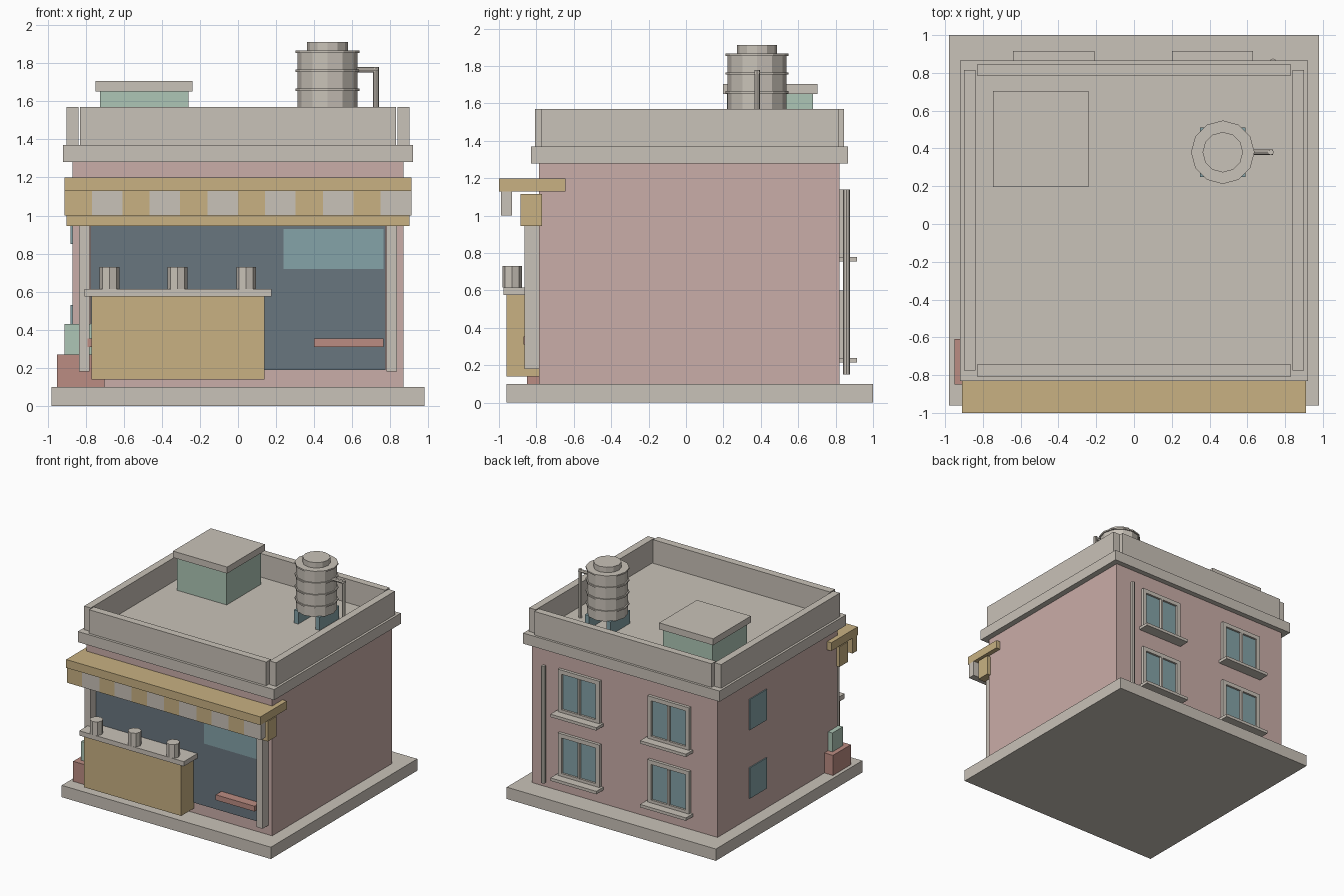
import bpy, math

if "Cube" in bpy.data.objects:
    bpy.data.objects.remove(bpy.data.objects["Cube"])


def mat(name, r, g, b):
    m = bpy.data.materials.new(name)
    m.diffuse_color = [((c / 255 + 0.055) / 1.055) ** 2.4 for c in (r, g, b)] + [1]
    m.use_nodes = True
    m.node_tree.nodes["Principled BSDF"].inputs["Base Color"].default_value = m.diffuse_color
    return m


STONE = mat("warm_grey", 201, 194, 184)
PINK = mat("pink_plaster", 202, 173, 168)
GOLD = mat("ochre", 200, 177, 130)
SLATE = mat("slate", 105, 118, 127)
GLASS = mat("teal_glass", 133, 163, 168)
MINT = mat("mint", 174, 198, 182)
RED = mat("brick_red", 187, 140, 130)


def box(name, m, x0, x1, y0, y1, z0, z1):
    v = [(x, y, z) for z in (z0, z1) for x, y in ((x0, y0), (x1, y0), (x1, y1), (x0, y1))]
    f = [(3, 2, 1, 0), (4, 5, 6, 7)] + [(i, (i + 1) % 4, (i + 1) % 4 + 4, i + 4) for i in range(4)]
    me = bpy.data.meshes.new(name)
    me.from_pydata(v, [], f)
    me.materials.append(m)
    ob = bpy.data.objects.new(name, me)
    bpy.context.collection.objects.link(ob)
    return ob


def cyl(name, m, x, y, z0, z1, r, n):
    bpy.ops.mesh.primitive_cylinder_add(vertices=n, radius=r, depth=z1 - z0,
                                        location=(x, y, (z0 + z1) / 2))
    ob = bpy.context.object
    ob.name = name
    ob.data.materials.append(m)
    return ob


# Main masses
box("base_slab", STONE, -.98, .98, -.96, 1, 0, .1)
box("building_body", PINK, -.87, .87, -.785, .82, .1, 1.28)
box("roof_cornice", STONE, -.92, .92, -.83, .865, 1.28, 1.37)

# Parapet walls
box("parapet_front", STONE, -.83, .83, -.808, -.745, 1.37, 1.57)
box("parapet_back", STONE, -.83, .83, .785, .845, 1.37, 1.57)
for s, n in ((-1, "left"), (1, "right")):
    a, b = sorted((s * .838, s * .9))
    box("parapet_" + n, STONE, a, b, -.775, .815, 1.37, 1.57)

# Shop front: dark opening, glass, posts and shelves
box("shop_opening", SLATE, -.775, .775, -.794, -.78, .19, 1.0)
box("shop_glass", GLASS, .24, .765, -.801, -.793, .72, .93)
for s, n in ((-1, "left"), (1, "right")):
    a, b = sorted((s * .78, s * .835))
    box("shop_post_" + n, STONE, a, b, -.863, -.78, .18, .98)
box("shelf_right", RED, .4, .765, -.87, -.785, .31, .355)
box("shelf_left", RED, -.79, -.43, -.87, -.785, .31, .355)

# Awning with striped valance
box("awning_beam", GOLD, -.9, .9, -.885, -.77, .945, 1.115)
box("awning_top", GOLD, -.91, .91, -1, -.645, 1.13, 1.2)
edges, x = [-.91], -.91
for i in range(12):
    w = .1425 if i % 2 == 0 else .1608
    box("valance_stripe_%d" % i, GOLD if i % 2 == 0 else STONE, x, x + w, -.99, -.93, 1.0, 1.13)
    x += w

# Counter with stools on top as jars
box("counter", GOLD, -.77, .14, -.96, -.787, .14, .575)
box("counter_top", STONE, -.805, .175, -.975, -.787, .575, .615)
for i, x in enumerate((-.675, -.317, .043)):
    cyl("jar_%d" % i, STONE, x, -.93, .615, .73, .052, 8)

# Planter at the front left corner
box("planter", RED, -.95, -.7, -.85, -.61, .1, .27)
box("planter_plant", MINT, -.91, -.74, -.8, -.66, .27, .43)

# Left side windows
for i, z in enumerate((.27, .85)):
    box("side_window_%d" % i, GLASS, -.879, -.868, .17, .4, z, z + .26)

# Back windows: frame, glass, mullion, sill
for cx in (-.425, .415):
    for z in (.24, .78):
        t = z + .36
        box("window_glass", GLASS, cx - .16, cx + .16, .815, .828, z + .02, t - .02)
        for s in (-1, 1):
            a, b = sorted((cx + s * .16, cx + s * .195))
            box("window_jamb", STONE, a, b, .815, .845, z, t)
        box("window_head", STONE, cx - .16, cx + .16, .815, .845, t - .035, t)
        box("window_bottom", STONE, cx - .16, cx + .16, .815, .845, z, z + .025)
        box("window_mullion", STONE, cx - .009, cx + .009, .815, .85, z + .025, t - .035)
        box("window_sill", STONE, cx - .215, cx + .215, .815, .915, z - .025, z)

# Drain pipe at the back
cyl("drain_pipe", STONE, .735, .858, .15, 1.14, .018, 8)

# Rooftop hut
box("roof_hut", MINT, -.725, -.26, .22, .68, 1.37, 1.65)
box("roof_hut_cap", STONE, -.747, -.24, .197, .703, 1.65, 1.705)

# Water tank on two bearers
TX, TY = .47, .38
for s in (-1, 1):
    box("tank_bearer", GLASS, TX + s * .1 - .02, TX + s * .1 + .02, TY - .13, TY + .13, 1.37, 1.48)
cyl("tank_body", STONE, TX, TY, 1.475, 1.86, .158, 12)
for z in (1.56, 1.66, 1.76, 1.86):
    cyl("tank_ring", STONE, TX, TY, z - .006, z + .006, .168, 12)
cyl("tank_lid", STONE, TX, TY, 1.86, 1.912, .107, 12)
cyl("tank_pipe_down", STONE, .725, TY, 1.37, 1.78, .015, 8)
p = cyl("tank_pipe_across", STONE, .67, TY, 1.77 - .065, 1.77 + .065, .015, 8)
p.location.z = 1.765
p.rotation_euler.y = math.pi / 2
